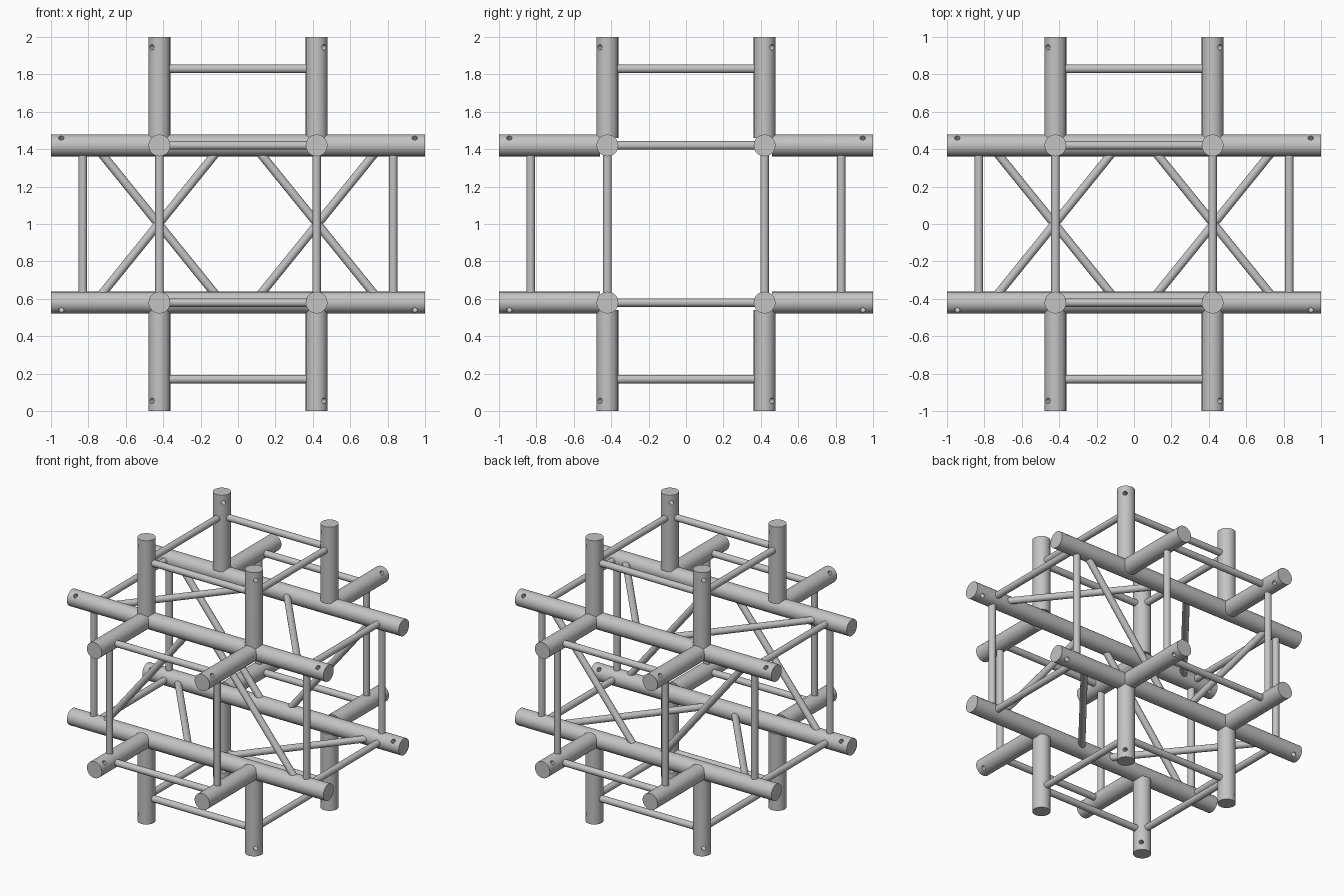
import bpy
import bmesh
from mathutils import Matrix, Vector

cube = bpy.data.objects.get("Cube")
if cube:
    bpy.data.objects.remove(cube, do_unlink=True)

CENTRE = Vector((0, 0, 1))
SPACING = 0.42        # chord axis offset from the centre
CHORD_R = 0.058
BRACE_R = 0.023
RING = 0.83           # distance of the end frames from the centre
PIN = 0.945           # distance of the pin holes from the centre
STUB_START = 0.46

metal = bpy.data.materials.new("light grey aluminium")
metal.use_nodes = True
grey = (0.55, 0.55, 0.55, 1)
metal.diffuse_color = grey
metal.node_tree.nodes["Principled BSDF"].inputs["Base Color"].default_value = grey

parts = []


def add_object(name, mesh, matrix=None):
    obj = bpy.data.objects.new(name, mesh)
    bpy.context.collection.objects.link(obj)
    if matrix:
        obj.matrix_world = matrix
    return obj


def tube_mesh(name, radius, low, high, segments=32):
    """Capped cylinder along local z from low to high."""
    bm = bmesh.new()
    bmesh.ops.create_cone(bm, cap_ends=True, segments=segments,
                          radius1=radius, radius2=radius, depth=high - low,
                          matrix=Matrix.Translation((0, 0, (low + high) / 2)))
    mesh = bpy.data.meshes.new(name)
    bm.to_mesh(mesh)
    bm.free()
    mesh.materials.append(metal)
    return mesh


def drilled_mesh(name, low, high, holes):
    """Chord tube with pin holes drilled along local x."""
    body = add_object(name, tube_mesh(name, CHORD_R, low, high, 40))
    cutters = []
    for z in holes:
        turn = Matrix.Translation((0, 0, z)) @ Matrix.Rotation(1.5708, 4, "Y")
        cutter = add_object("pin_cutter", tube_mesh("pin_cutter", 0.015, -0.1, 0.1, 16), turn)
        cutter.hide_render = True
        mod = body.modifiers.new("pin_hole", "BOOLEAN")
        mod.operation = "DIFFERENCE"
        mod.solver = "EXACT"
        mod.object = cutter
        cutters.append(cutter)
    bpy.context.view_layer.update()
    graph = bpy.context.evaluated_depsgraph_get()
    mesh = bpy.data.meshes.new_from_object(body.evaluated_get(graph))
    for obj in cutters + [body]:
        bpy.data.objects.remove(obj, do_unlink=True)
    return mesh


def place_chord(name, mesh, axis, outward):
    """Local z follows the axis, the drilled direction faces outward."""
    x = outward.normalized()
    y = axis.cross(x)
    turn = Matrix((x, y, axis)).transposed().to_4x4()
    parts.append(add_object(name, mesh.copy(), Matrix.Translation(CENTRE + outward) @ turn))


def brace(name, a, b):
    a, b = Vector(a), Vector(b)
    half = (b - a).length / 2
    turn = (b - a).to_track_quat("Z", "Y").to_matrix().to_4x4()
    parts.append(add_object(name, tube_mesh(name, BRACE_R, -half, half, 24),
                            Matrix.Translation(CENTRE + (a + b) / 2) @ turn))


# Through chords along x, and short stubs along y and z
chord = drilled_mesh("long_chord", -1, 1, (-PIN, PIN))
stub = drilled_mesh("chord_stub", STUB_START, 1, (PIN,))
signs = (-1, 1)
for s in signs:
    for t in signs:
        place_chord("long_chord", chord, Vector((1, 0, 0)), Vector((0, s, t)) * SPACING)
        for end in signs:
            place_chord("depth_stub", stub, Vector((0, end, 0)), Vector((s, 0, t)) * SPACING)
            place_chord("upright_stub", stub, Vector((0, 0, end)), Vector((s, t, 0)) * SPACING)

# Square frames of four struts near each of the six ends
for axis in range(3):
    for end in signs:
        for along in range(3):
            if along == axis:
                continue
            other = 3 - axis - along
            for side in signs:
                a = Vector()
                a[axis], a[other], a[along] = end * RING, side * SPACING, -SPACING
                b = a.copy()
                b[along] = SPACING
                brace("end_frame_strut", a, b)

# Diagonals, mirrored left to right and reversed on opposite faces
INNER, OUTER = 0.085, 0.765
for m in signs:
    for face in signs:
        side = face * SPACING
        brace("upright_diagonal", (m * INNER, side, -side), (m * OUTER, side, side))
        brace("level_diagonal", (m * INNER, side, side), (m * OUTER, -side, side))

# Smooth sides with crisp ends
bpy.ops.object.select_all(action="DESELECT")
for obj in parts:
    obj.select_set(True)
bpy.context.view_layer.objects.active = parts[0]
bpy.ops.object.shade_smooth_by_angle(angle=0.6)
